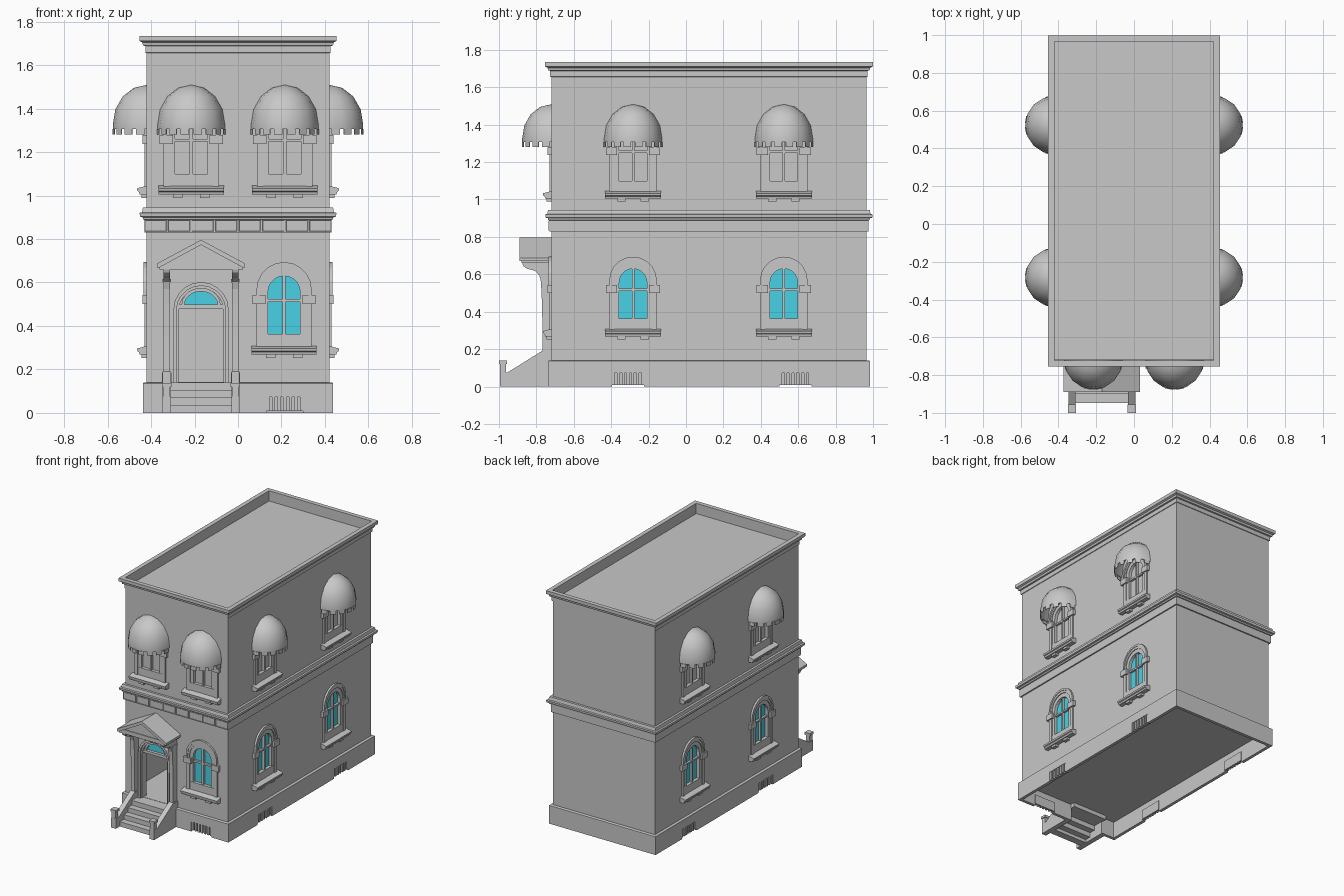
import bpy, bmesh
from math import sin, cos, pi
from mathutils import Matrix

if "Cube" in bpy.data.objects:
    bpy.data.objects.remove(bpy.data.objects["Cube"])

HX, HY, CY = 0.42, 0.8425, 0.1225      # wall half sizes and centre
FRONT = CY - HY
I = Matrix.Identity(4)


def material(name, rgb):
    m = bpy.data.materials.new(name)
    m.use_nodes = True
    m.diffuse_color = (*rgb, 1)
    m.node_tree.nodes["Principled BSDF"].inputs["Base Color"].default_value = (*rgb, 1)
    return m


STONE = material("grey stone", (0.58, 0.58, 0.58))
GLASS = material("turquoise glass", (0.065, 0.65, 0.79))


def finish(name, bm, mat=STONE, M=I):
    bmesh.ops.recalc_face_normals(bm, faces=bm.faces[:])
    bm.transform(M)
    me = bpy.data.meshes.new(name)
    bm.to_mesh(me)
    bm.free()
    me.materials.append(mat)
    ob = bpy.data.objects.new(name, me)
    bpy.context.collection.objects.link(ob)
    return ob


def prism(name, pts, lo, hi, axis="y", mat=STONE, M=I):
    """Extrude an (x, z) outline along y, or a (y, z) outline along x."""
    bm = bmesh.new()
    put = (lambda p, d: (p[0], d, p[1])) if axis == "y" else (lambda p, d: (d, p[0], p[1]))
    a, b = ([bm.verts.new(put(p, d)) for p in pts] for d in (lo, hi))
    bm.faces.new(a)
    bm.faces.new(b[::-1])
    for i in range(len(pts)):
        j = (i + 1) % len(pts)
        bm.faces.new((a[i], b[i], b[j], a[j]))
    return finish(name, bm, mat, M)


def box(name, x0, x1, y0, y1, z0, z1, mat=STONE, M=I):
    return prism(name, [(x0, z0), (x1, z0), (x1, z1), (x0, z1)], y0, y1, "y", mat, M)


def ring(name, profile):
    """Sweep an (offset, z) outline round the building with mitred corners."""
    bm = bmesh.new()
    loops = [[bm.verts.new((sx * (HX + o), CY + sy * (HY + o), z)) for o, z in profile]
             for sx, sy in ((1, 1), (-1, 1), (-1, -1), (1, -1))]
    n = len(profile)
    for c in range(4):
        a, b = loops[c], loops[(c + 1) % 4]
        for i in range(n):
            j = (i + 1) % n
            bm.faces.new((a[i], a[j], b[j], b[i]))
    return finish(name, bm)


def arch(half, z0, spring, rise=None, cx=0, n=10):
    rise = rise or half
    curve = [(cx - half * cos(pi * i / n), spring + rise * sin(pi * i / n)) for i in range(n + 1)]
    return [(cx - half, z0)] * (z0 < spring) + curve + [(cx + half, z0)] * (z0 < spring)


def band(name, outer, inner, y0, y1, M=I):
    return prism(name, outer + inner[::-1], y0, y1, "y", STONE, M)


def cut(target, cutters):
    bpy.context.view_layer.objects.active = target
    for c in cutters:
        mod = target.modifiers.new("cut", "BOOLEAN")
        mod.operation, mod.solver, mod.object = "DIFFERENCE", "EXACT", c
        bpy.ops.object.modifier_apply(modifier=mod.name)
        bpy.data.objects.remove(c)


def spot(side, along, z=0):
    """Matrix from wall space (outward is -y) to a place on a wall."""
    if side == 0:
        return Matrix.Translation((along, FRONT, z))
    return Matrix.Translation((side * HX, along, z)) @ Matrix.Rotation(side * pi / 2, 4, "Z")


SIDES = [(s, y) for s in (1, -1) for y in (-0.283, 0.523)]
UP = 0.737
lower = [spot(0, 0.212)] + [spot(s, y) for s, y in SIDES]
upper = [spot(0, x, UP) for x in (-0.215, 0.215)] + [spot(s, y, UP) for s, y in SIDES]

# Walls with window recesses, vestibule and doorway
walls = box("walls", -HX, HX, FRONT, CY + HY, 0.125, 1.66)
DOOR = -0.17
cutters = [prism("cutter", arch(0.1, 0.33, 0.56), -0.05, 0.03, M=M) for M in lower + upper]
cutters += [box("cutter", -0.4, 0.05, FRONT + 0.035, -0.2, 0.142, 0.62),
            box("cutter", DOOR - 0.108, DOOR + 0.108, -0.8, -0.6, 0.142, 0.485),
            prism("cutter", arch(0.078, 0.497, 0.497, 0.064, DOOR), -0.8, FRONT + 0.02)]
cut(walls, cutters)

# Cornices and plinth
ring("roof_cornice", [(0.002, 1.655), (0.006, 1.657), (0.006, 1.688), (0.017, 1.69), (0.02, 1.704),
                      (0.032, 1.71), (0.034, 1.715), (0.034, 1.735), (0.002, 1.735)])
ring("middle_cornice", [(-0.01, 0.83), (0.01, 0.83), (0.01, 0.888), (0.017, 0.89), (0.019, 0.9),
                        (0.031, 0.903), (0.033, 0.92), (0.022, 0.923), (0.017, 0.945), (-0.01, 0.945)])
plinth = ring("plinth", [(-0.005, 0), (0.018, 0), (0.018, 0.136), (0.012, 0.14), (-0.005, 0.14)])

# Basement vents with bars, and the gap behind the stairs
vents = [spot(0, 0.215)] + [spot(s, y) for s in (1, -1) for y in (-0.31, 0.585)]
cutters = [box("cutter", -0.085, 0.085, -0.1, 0.1, -0.01, 0.072, M=M) for M in vents]
cut(plinth, cutters + [box("cutter", DOOR - 0.14, DOOR + 0.14, -0.8, -0.6, -0.01, 0.1)])
for M in vents:
    box("vent_back", -0.09, 0.09, 0.003, 0.012, 0.008, 0.08, M=M)
    for i in range(7):
        x = -0.078 + 0.026 * i
        box("vent_bar", x - 0.007, x + 0.007, -0.015, 0.004, 0.008, 0.073, M=M)

# Frieze panels on the front
for i in range(8):
    x = 0.1085 * (i - 3.5)
    panel = box("frieze_panel", x - 0.05, x + 0.05, FRONT - 0.015, FRONT, 0.835, 0.887)
    bm = bmesh.new()
    bm.from_mesh(panel.data)
    face = [f for f in bm.faces if f.normal.y < -0.9]
    bmesh.ops.inset_region(bm, faces=face, thickness=0.003, depth=-0.003)
    bm.to_mesh(panel.data)
    bm.free()


def window(M, pane):
    outer, mid, inner = arch(0.127, 0.3, 0.567), arch(0.1, 0.3, 0.56), arch(0.074, 0.36, 0.556)
    band("window_surround", outer, mid, -0.01, 0.01, M)
    band("window_moulding", arch(0.127, 0.54, 0.567), arch(0.113, 0.54, 0.565), -0.014, 0, M)
    band("window_sash", arch(0.102, 0.3, 0.56), inner, -0.004, 0.03, M)
    box("bottom_rail", -0.102, 0.102, -0.006, 0.03, 0.3, 0.363, M=M)
    prism("window_pane", arch(0.09, 0.34, 0.556), 0.018, 0.026, mat=pane, M=M)
    box("mullion", -0.007, 0.007, 0, 0.024, 0.36, 0.63, M=M)
    box("transom", -0.08, 0.08, 0.002, 0.024, 0.511, 0.524, M=M)
    sill = [(0, 0.268), (-0.033, 0.268), (-0.036, 0.28), (-0.043, 0.284), (-0.045, 0.296), (0, 0.308)]
    prism("window_sill", sill, -0.15, 0.15, "x", M=M)
    for s in (-1, 1):
        box("sill_bracket", s * 0.062 - 0.022, s * 0.062 + 0.022, -0.025, 0, 0.252, 0.27, M=M)
        box("impost_block", s * 0.115 - 0.03, s * 0.115 + 0.03, -0.02, 0, 0.5, 0.542, M=M)


for M in lower:
    window(M, GLASS)
for M in upper:
    window(M, STONE)


def awning(M):
    """Half dome canopy with square tabs along its lower edge."""
    bm = bmesh.new()
    n, rings = 8, 4
    levels = [(1, 0.57)]
    levels += [(cos(t), 0.59 + 0.182 * sin(t)) for t in (pi / 2 * k / rings for k in range(rings))]
    grid = [[bm.verts.new((-0.155 * r * cos(pi * i / n), -0.156 * r * sin(pi * i / n), z))
             for i in range(n + 1)] for r, z in levels]
    tip = bm.verts.new((0, 0, 0.772))
    for k in range(rings):
        for i in range(n):
            bm.faces.new((grid[k][i], grid[k][i + 1], grid[k + 1][i + 1], grid[k + 1][i]))
    for i in range(n):
        bm.faces.new((grid[-1][i], grid[-1][i + 1], tip))
        a, b = grid[0][i].co, grid[0][i + 1].co
        top = [a.lerp(b, t) for t in (0.17, 0.83)]
        low = [(p.x, p.y, 0.543) for p in top[::-1]]
        bm.faces.new([bm.verts.new(p) for p in top + low])
    ob = finish("awning", bm, STONE, M)
    mod = ob.modifiers.new("thickness", "SOLIDIFY")
    mod.thickness = 0.004
    bpy.ops.object.select_all(action="DESELECT")
    ob.select_set(True)
    bpy.context.view_layer.objects.active = ob
    bpy.ops.object.modifier_apply(modifier=mod.name)
    bpy.ops.object.shade_smooth_by_angle(angle=0.8)


for M in upper:
    awning(M)

# Door surround and fanlight
D = spot(0, DOOR)
band("door_surround", arch(0.127, 0.14, 0.475), arch(0.113, 0.14, 0.472), -0.03, 0.01, D)
band("door_inner_moulding", arch(0.113, 0.14, 0.472), arch(0.103, 0.14, 0.47), -0.016, 0.035, D)
band("fanlight_frame", arch(0.09, 0.497, 0.497, 0.076), arch(0.076, 0.497, 0.497, 0.062), -0.008, 0.01, D)
box("door_lintel", -0.108, 0.108, -0.01, 0.03, 0.478, 0.498, M=D)
prism("fanlight_pane", arch(0.08, 0.495, 0.495, 0.066), 0.012, 0.019, mat=GLASS, M=D)

# Porch pilasters with scrolled brackets, stair cheeks and newel posts
bracket = [(0.01, 0.14), (-0.048, 0.14), (-0.048, 0.35), (-0.052, 0.5), (-0.057, 0.57), (-0.066, 0.6),
           (-0.09, 0.62), (-0.13, 0.63), (-0.15, 0.645), (-0.157, 0.665), (0.01, 0.665)]
cheek = [(-0.275, 0), (-0.275, 0.075), (-0.235, 0.075), (-0.05, 0.19), (0, 0.19), (0, 0)]
for s in (-1, 1):
    c = s * 0.158
    prism("pilaster", bracket, c - 0.015, c + 0.015, "x", M=D)
    box("pilaster_base", c - 0.021, c + 0.021, -0.055, 0, 0.135, 0.185, M=D)
    box("pilaster_capital", c - 0.02, c + 0.02, -0.07, 0, 0.6, 0.615, M=D)
    prism("stair_cheek", cheek, c - 0.019, c + 0.019, "x", M=D)
    box("newel_post", c - 0.016, c + 0.016, -0.274, -0.242, 0, 0.125, M=D)
    box("newel_cap", c - 0.022, c + 0.022, -0.28, -0.236, 0.12, 0.138, M=D)

# Pediment
box("entablature", -0.192, 0.192, -0.16, 0, 0.66, 0.69, M=D)
prism("pediment_gable", [(-0.19, 0.685), (0.19, 0.685), (0, 0.785)], -0.155, 0, M=D)
roof = [(-0.203, 0.687), (0, 0.796), (0.203, 0.687), (0.203, 0.67), (0.19, 0.67), (0, 0.773),
        (-0.19, 0.67), (-0.203, 0.67)]
prism("pediment_roof", roof, -0.17, 0, M=D)

# Steps, open underneath
for i in range(4):
    y = -0.228 + 0.047 * i
    z = 0.035 * (i + 1)
    back = 0.04 if i == 3 else y + 0.055
    box("step", -0.145, 0.145, y, back, max(0, z - 0.045), z, M=D)
